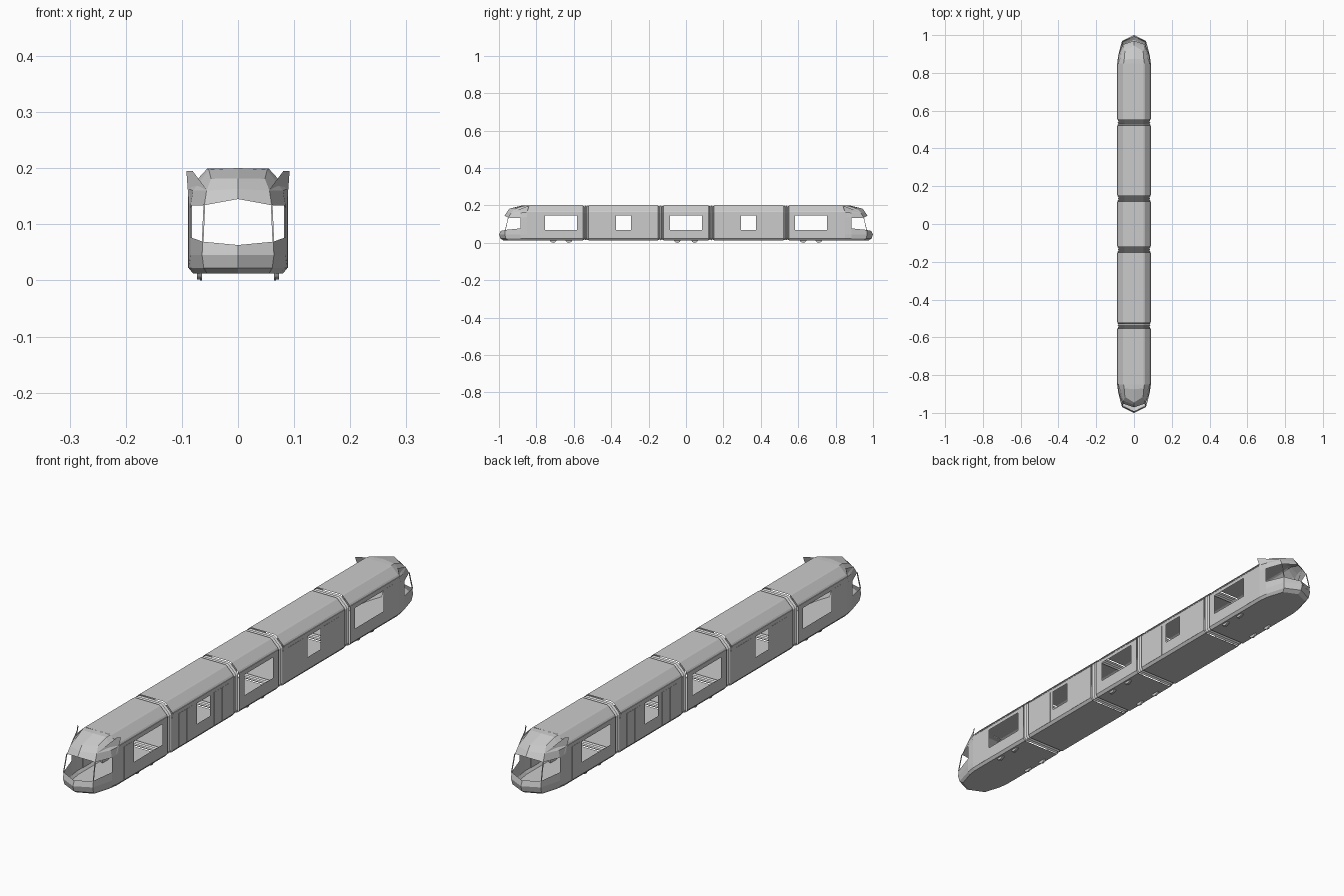
import bpy, bmesh, math
from mathutils import Matrix, Vector

if "Cube" in bpy.data.objects:
    bpy.data.objects.remove(bpy.data.objects["Cube"])


def finish(name, bm, mirror=(True, True)):
    """Turn a bmesh into an object, mirrored across the tram's centre planes."""
    bmesh.ops.remove_doubles(bm, verts=bm.verts, dist=1e-5)
    bmesh.ops.dissolve_degenerate(bm, edges=bm.edges, dist=1e-5)
    bmesh.ops.recalc_face_normals(bm, faces=bm.faces)
    me = bpy.data.meshes.new(name)
    bm.to_mesh(me)
    bm.free()
    ob = bpy.data.objects.new(name, me)
    bpy.context.collection.objects.link(ob)
    mod = ob.modifiers.new("mirror", 'MIRROR')
    mod.use_axis = (mirror[0], mirror[1], False)
    mod.merge_threshold = 1e-4
    return ob


def loft(name, cols, hole=lambda i, j: False):
    """Skin columns of points, leaving out the faces where hole(i, j) holds."""
    bm = bmesh.new()
    vs = [[bm.verts.new(p) for p in c] for c in cols]
    for i in range(len(vs) - 1):
        for j in range(len(vs[0]) - 1):
            if not hole(i, j):
                bm.faces.new((vs[i][j], vs[i + 1][j], vs[i + 1][j + 1], vs[i][j + 1]))
    return finish(name, bm)


def box(bm, lo, hi):
    lo, hi = Vector(lo), Vector(hi)
    m = Matrix.Translation((lo + hi) / 2) @ Matrix.Diagonal((*(hi - lo), 1))
    bmesh.ops.create_cube(bm, size=1, matrix=m)


# Half cross-section (x, z), floor centre to roof centre; face 3-4 is the window band
PROFILE = [(0, .012), (.08, .012), (.088, .022), (.088, .068), (.088, .147),
           (.088, .163), (.083, .171), (.057, .197), (.05, .2), (0, .2)]


def section(name, y0, y1, w0, w1):
    ys = sorted({y0, w0, w1, y1})
    cols = [[(x, y, z) for x, z in PROFILE] for y in ys]
    loft(name, cols, lambda i, j: j == 3 and ys[i] >= w0 - 1e-6 and ys[i + 1] <= w1 + 1e-6)


# Car bodies with open windows
section("end_car_body", -.85, -.552, -.755, -.583)
section("door_car_body", -.521, -.15, -.375, -.294)
section("middle_car_body", -.12, 0, -.086, 0)


# Ribbed bellows between the cars
def bellows(name, y0, y1, ribs=3):
    n = ribs * 2
    cols = []
    for i in range(n + 1):
        s = .985 if i % 2 else .93
        y = y0 + (y1 - y0) * i / n
        cols.append([(x * s, y, .106 + (z - .106) * s) for x, z in PROFILE])
    loft(name, cols)


bellows("outer_bellows", -.554, -.519)
bellows("inner_bellows", -.152, -.118)

# Cab: columns run from the car body round the nose to the centre line
cab = [
    [(0, -.85, .012), (.08, -.85, .012), (.088, -.85, .022), (.088, -.85, .045), (.088, -.85, .077),
     (.088, -.85, .138), (.088, -.85, .163), (.055, -.85, .199), (0, -.85, .2)],
    [(0, -.885, .012), (.075, -.885, .012), (.083, -.885, .022), (.085, -.885, .045), (.085, -.885, .077),
     (.085, -.885, .133), (.08, -.885, .16), (.052, -.87, .197), (0, -.875, .2)],
    [(0, -.95, .012), (.055, -.95, .012), (.061, -.963, .022), (.064, -.968, .045), (.063, -.966, .069),
     (.06, -.95, .134), (.056, -.935, .16), (.048, -.915, .181), (0, -.945, .182)],
    [(0, -.975, .012), (0, -.975, .012), (0, -.992, .022), (0, -1, .045), (0, -.991, .063),
     (0, -.97, .145), (0, -.958, .163), (0, -.945, .182), (0, -.945, .182)],
]
loft("cab_shell", cab, lambda i, j: j == 4 and i > 0)

# Swept fins beside the brow
bm = bmesh.new()
pts = [(.087, -.862, .127), (.092, -.84, .195), (.081, -.85, .195), (.057, -.93, .163)]
bm.faces.new([bm.verts.new(p) for p in pts])
finish("brow_fin", bm)

# Slim windscreen pillars
bm = bmesh.new()
rings = []
for x, y, z in [(.063, -.966, .068), (.06, -.95, .135)]:
    rings.append([bm.verts.new((x + dx, y + dy, z)) for dx, dy in
                  [(-.0015, -.0015), (.0015, -.0015), (.0015, .0015), (-.0015, .0015)]])
for k in range(4):
    bm.faces.new((rings[0][k], rings[0][k - 1], rings[1][k - 1], rings[1][k]))
finish("windscreen_pillar", bm)

# Door leaves, standing slightly proud of the sides
bm = bmesh.new()
for y, w in [(-.815, .045), (-.485, .045), (-.437, .045), (-.27, .045), (-.222, .045)]:
    box(bm, (.086, y, .022), (.0888, y + w, .15))
finish("door_leaf", bm)

# Rain strip along the roof edge of each car
bm = bmesh.new()
for y0, y1 in [(-.85, -.552), (-.521, -.15), (-.12, -.0005)]:
    box(bm, (.085, y0, .161), (.0892, y1, .165))
finish("rain_strip", bm)

# Wheels with flanges
bm = bmesh.new()
for y in (-.71, -.626, -.046):
    for x, r, w in [(.069, .017, .008), (.066, .019, .003)]:
        m = Matrix.Translation((x, y, .019)) @ Matrix.Rotation(math.pi / 2, 4, 'Y')
        bmesh.ops.create_cone(bm, cap_ends=True, segments=16, radius1=r, radius2=r, depth=w, matrix=m)
finish("wheel", bm)
